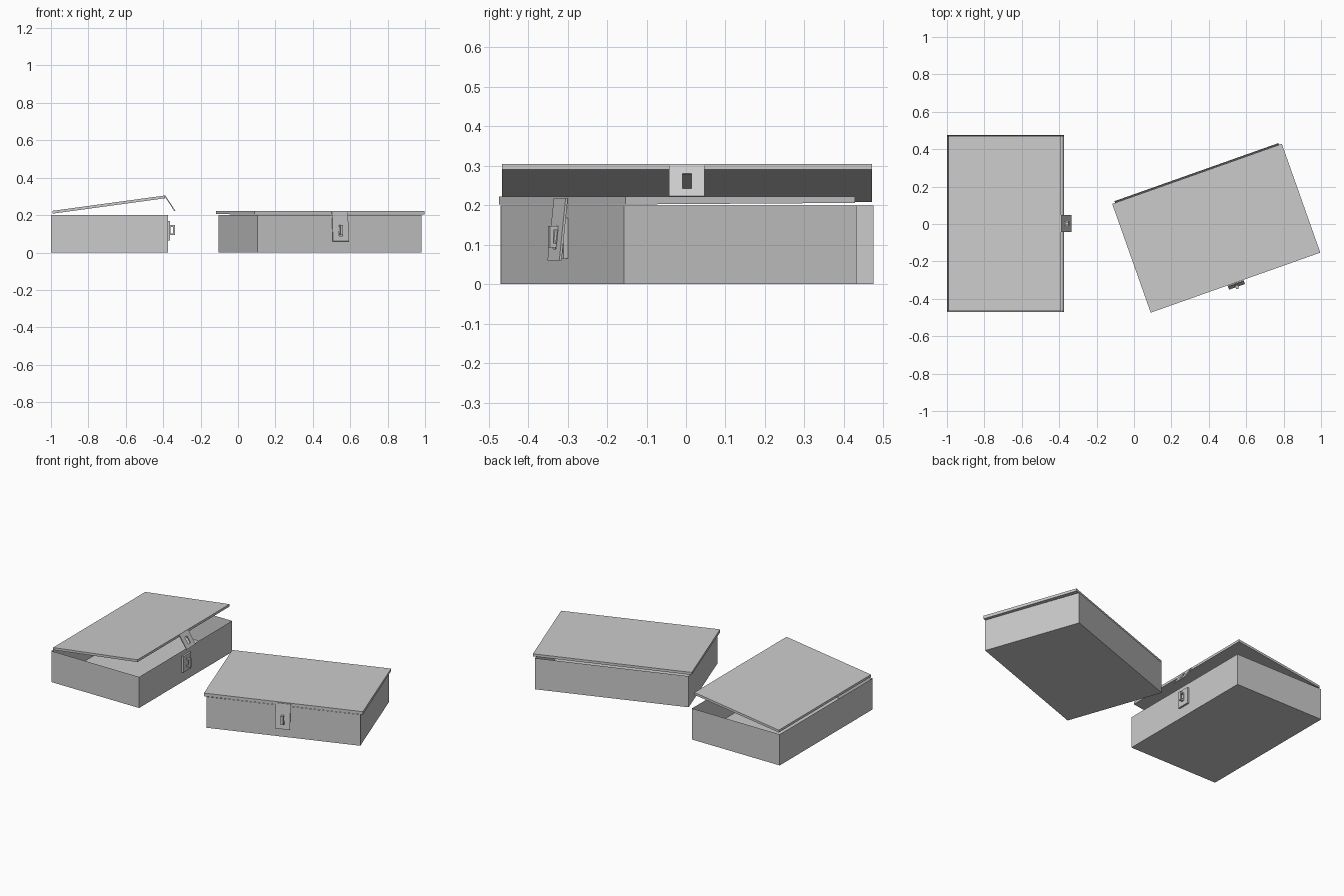
import bpy, bmesh
from math import radians
from mathutils import Matrix, Vector

old = bpy.data.objects.get("Cube")
if old:
    bpy.data.objects.remove(old, do_unlink=True)

grey = bpy.data.materials.new("plain_grey")
grey.use_nodes = True
grey.diffuse_color = (0.6, 0.6, 0.6, 1)
grey.node_tree.nodes["Principled BSDF"].inputs["Base Color"].default_value = (0.6, 0.6, 0.6, 1)


def finish(name, bm, place):
    bmesh.ops.recalc_face_normals(bm, faces=bm.faces)
    mesh = bpy.data.meshes.new(name)
    bm.to_mesh(mesh)
    bm.free()
    mesh.materials.append(grey)
    obj = bpy.data.objects.new(name, mesh)
    obj.matrix_world = place
    bpy.context.collection.objects.link(obj)
    return obj


def prism(name, profile, x0, x1, place):
    """Side profile of (y, z) points swept along x."""
    bm = bmesh.new()
    face = bm.faces.new([bm.verts.new((x0, y, z)) for y, z in profile])
    swept = bmesh.ops.extrude_face_region(bm, geom=[face])["geom"]
    moved = [v for v in swept if isinstance(v, bmesh.types.BMVert)]
    bmesh.ops.translate(bm, verts=moved, vec=(x1 - x0, 0, 0))
    return finish(name, bm, place)


def ring(name, outer, inner, depth, offset, place):
    """Flat four-sided ring given thickness."""
    bm = bmesh.new()
    o = [bm.verts.new(p) for p in outer]
    n = [bm.verts.new(p) for p in inner]
    for i in range(4):
        j = (i + 1) % 4
        bm.faces.new((o[i], o[j], n[j], n[i]))
    obj = finish(name, bm, place)
    mod = obj.modifiers.new("thickness", 'SOLIDIFY')
    mod.thickness = depth
    mod.offset = offset
    return obj


def tray(name, length, depth, height, wall, place):
    """Open-topped box."""
    bm = bmesh.new()
    bmesh.ops.create_cube(bm, size=1)
    bmesh.ops.scale(bm, vec=(length, depth, height), verts=bm.verts)
    bmesh.ops.translate(bm, vec=(0, 0, height / 2), verts=bm.verts)
    top = max(bm.faces, key=lambda f: f.calc_center_median().z)
    bmesh.ops.inset_region(bm, faces=[top], thickness=wall)
    bmesh.ops.translate(bm, vec=(0, 0, wall - height), verts=top.verts)
    return finish(name, bm, place)


def slotted_hasp(name, top, bottom, slot, place):
    """Hasp hanging between two (y, z) points, slot given as fractions."""
    a, b = Vector((0, *top)), Vector((0, *bottom))

    def quad(half, t0, t1):
        side = Vector((half, 0, 0))
        p, q = a.lerp(b, t0), a.lerp(b, t1)
        return [p - side, p + side, q + side, q - side]

    return ring(name, quad(0.045, 0, 1), quad(0.011, *slot), 0.006, 0, place)


def case(prefix, place, length, lid_profile, lid_half, hasp_top, hasp_bottom, slot):
    front = -0.3125
    tray(prefix + "_tray", length, 0.625, 0.2, 0.012, place)
    prism(prefix + "_lid", lid_profile, -lid_half, lid_half, place)
    slotted_hasp(prefix + "_hasp", hasp_top, hasp_bottom, slot, place)
    # Staple: backing plate and protruding loop
    y0, y1 = front, front - 0.012
    prism(prefix + "_staple_plate",
          [(y0, 0.065), (y1, 0.065), (y1, 0.168), (y0, 0.168)], -0.04, 0.04, place)

    def loop(ya, yb, za, zb):
        return [(0, ya, za), (0, yb, za), (0, yb, zb), (0, ya, zb)]

    ring(prefix + "_staple_loop", loop(y1, y1 - 0.025, 0.093, 0.147),
         loop(y1 - 0.001, y1 - 0.016, 0.103, 0.137), 0.016, 0, place)


# Open case, latch facing the model's left
case("open_case",
     Matrix.Translation((-0.6875, 0.0025, 0)) @ Matrix.Rotation(radians(90), 4, 'Z'),
     0.945, [(0.303, 0.208), (-0.298, 0.29), (-0.298, 0.305), (0.303, 0.223)], 0.4685,
     (-0.297, 0.303), (-0.35, 0.222), (0.3, 0.76))

# Closed case, turned aside
case("closed_case",
     Matrix.Translation((0.438, -0.0175, 0)) @ Matrix.Rotation(radians(19.5), 4, 'Z'),
     0.93, [(0.303, 0.206), (-0.314, 0.202), (-0.314, 0.222), (0.303, 0.222)], 0.481,
     (-0.318, 0.218), (-0.335, 0.06), (0.45, 0.82))
